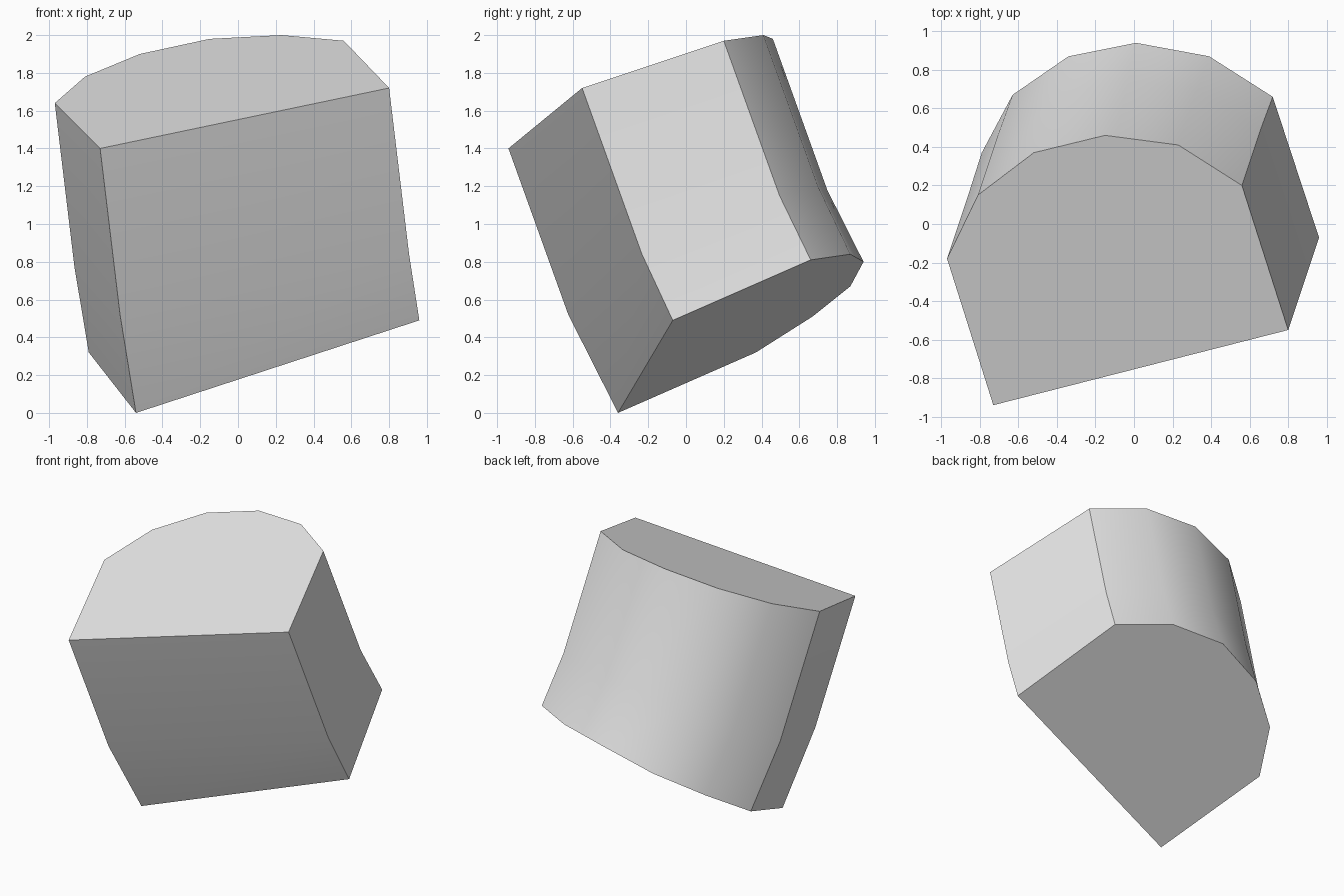
import bpy
import bmesh
import math
from mathutils import Vector

default_cube = bpy.data.objects.get("Cube")
if default_cube:
    bpy.data.objects.remove(default_cube, do_unlink=True)


def make_material(name, colour):
    material = bpy.data.materials.new(name)
    material.use_nodes = True
    material.diffuse_color = colour
    material.node_tree.nodes["Principled BSDF"].inputs["Base Color"].default_value = colour
    return material


# D-shaped outlines: flat front edge first, then around the curved back
top_outline = [
    (-.73, -.94, 1.4), (.8, -.55, 1.72), (.56, .2, 1.97), (.23, .41, 2),
    (-.15, .46, 1.98), (-.52, .37, 1.9), (-.81, .15, 1.78), (-.97, -.18, 1.64),
]
bottom_outline = [
    (-.54, -.36, 0), (.96, -.07, .49), (.72, .66, .81), (.39, .87, .84),
    (.01, .94, .8), (-.34, .87, .67), (-.63, .67, .51), (-.79, .37, .32),
]

# The bend ring lies along the upper axis, at its own depth below each top point
upper_axis = Vector((.12, .36, -1))
bend_depths = (.88, .88, .82, .8, .8, .82, .84, .87)
bend_outline = [Vector(point) + upper_axis * depth
                for point, depth in zip(top_outline, bend_depths)]


def loft_body(name, outlines, material):
    """Join the outlines with bands of quads and close both ends."""
    bm = bmesh.new()
    rings = [[bm.verts.new(point) for point in outline] for outline in outlines]
    for lower, upper in zip(rings, rings[1:]):
        for i in range(len(lower)):
            j = (i + 1) % len(lower)
            bm.faces.new((lower[i], lower[j], upper[j], upper[i]))
    bm.faces.new(list(reversed(rings[0])))
    bm.faces.new(rings[-1])
    bmesh.ops.recalc_face_normals(bm, faces=bm.faces)

    mesh = bpy.data.meshes.new(name)
    bm.to_mesh(mesh)
    bm.free()
    mesh.materials.append(material)
    body = bpy.data.objects.new(name, mesh)
    bpy.context.collection.objects.link(body)
    return body


# Tilted block with a flat front, a rounded back and a slight bend
grey = make_material("light_grey", (.8, .8, .8, 1))
block = loft_body("bent_block", [bottom_outline, bend_outline, top_outline], grey)

# Smooth the rounded back, keep the corners crisp
bpy.ops.object.select_all(action="DESELECT")
block.select_set(True)
bpy.context.view_layer.objects.active = block
bpy.ops.object.shade_smooth_by_angle(angle=math.radians(30))
